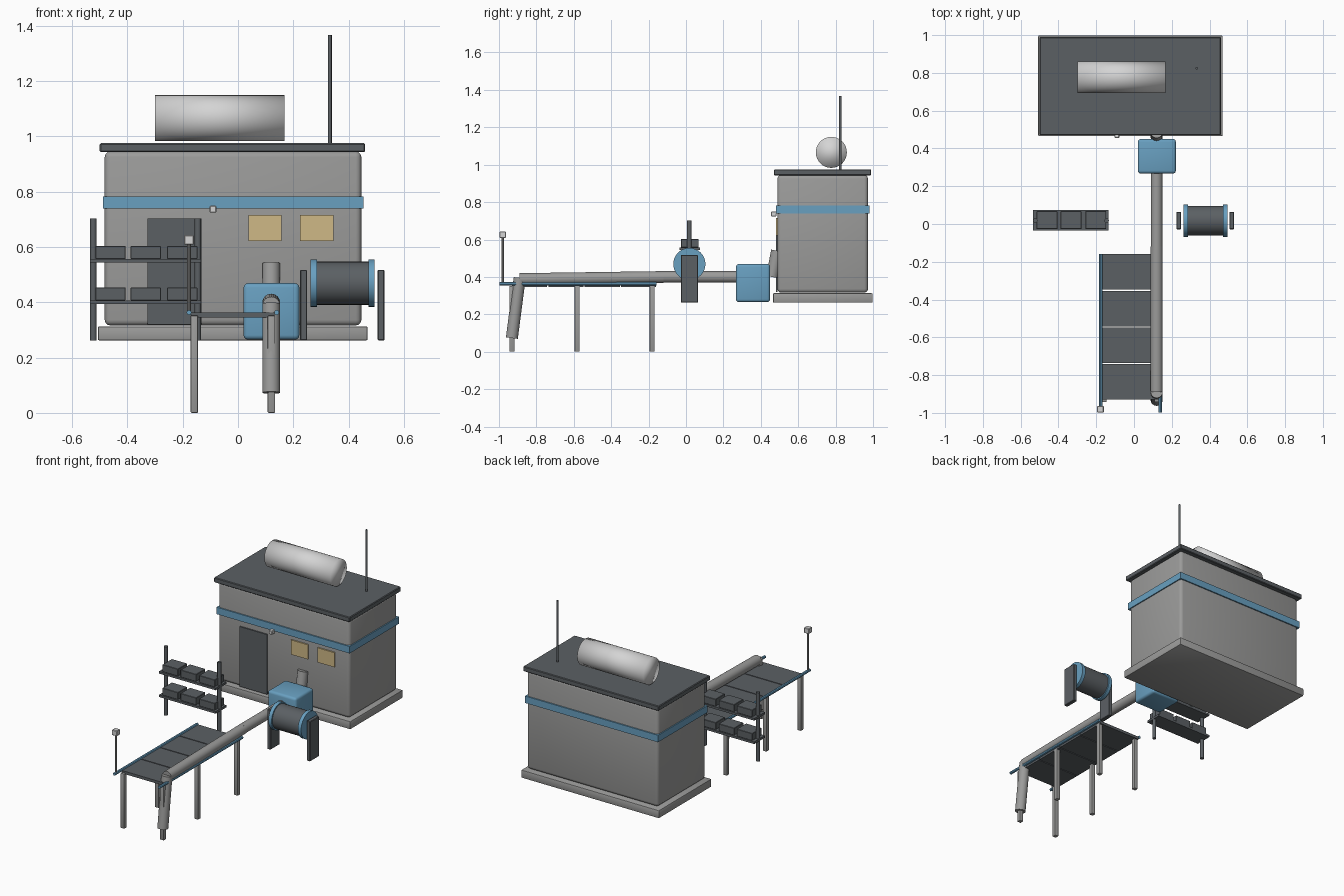
import bpy, bmesh, math
from mathutils import Vector

if "Cube" in bpy.data.objects:
    bpy.data.objects.remove(bpy.data.objects["Cube"])


def mat(name, rgb):
    m = bpy.data.materials.new(name)
    m.diffuse_color = (*rgb, 1)
    m.use_nodes = True
    m.node_tree.nodes["Principled BSDF"].inputs["Base Color"].default_value = m.diffuse_color
    return m


GREY = mat("concrete_grey", (0.33, 0.33, 0.325))
DARK = mat("dark_slate", (0.105, 0.117, 0.127))
BLUE = mat("steel_blue", (0.14, 0.35, 0.53))
LIGHT = mat("pale_metal", (0.66, 0.66, 0.66))
TAN = mat("window_tan", (0.62, 0.48, 0.24))


def finish(bm, name, material, angle=35):
    bmesh.ops.recalc_face_normals(bm, faces=bm.faces)
    me = bpy.data.meshes.new(name)
    for f in bm.faces:
        f.smooth = True
    bm.to_mesh(me)
    bm.free()
    if angle:
        me.set_sharp_from_angle(angle=math.radians(angle))
    me.materials.append(material)
    ob = bpy.data.objects.new(name, me)
    bpy.context.collection.objects.link(ob)
    return ob


def box(name, material, xr, yr, zr, bevel=0.0, segs=2):
    """Box between the given x, y and z ranges."""
    bm = bmesh.new()
    bmesh.ops.create_cube(bm, size=1)
    for v in bm.verts:
        v.co = [r[0] + (c + 0.5) * (r[1] - r[0]) for c, r in zip(v.co, (xr, yr, zr))]
    if bevel:
        bmesh.ops.bevel(bm, geom=bm.edges[:], offset=bevel, segments=segs,
                        profile=0.5, affect='EDGES')
    return finish(bm, name, material)


def rod(name, material, a, b, r, sides=24, angle=35):
    """Cylinder from point a to point b."""
    a, b = Vector(a), Vector(b)
    bm = bmesh.new()
    bmesh.ops.create_cone(bm, cap_ends=True, segments=sides, radius1=r, radius2=r,
                          depth=(b - a).length)
    q = (b - a).to_track_quat('Z', 'Y')
    for v in bm.verts:
        v.co = q @ v.co + (a + b) / 2
    return finish(bm, name, material, angle)


# Building
box("building_base", GREY, (-0.507, 0.469), (0.465, 0.998), (0.262, 0.313), 0.006)
box("building_body", GREY, (-0.482, 0.446), (0.489, 0.973), (0.316, 0.945), 0.02, 3)
box("building_stripe", BLUE, (-0.489, 0.453), (0.481, 0.981), (0.739, 0.783))
box("roof_slab", DARK, (-0.5, 0.46), (0.47, 0.99), (0.943, 0.975), 0.004, 1)
box("door", DARK, (-0.327, -0.132), (0.481, 0.49), (0.32, 0.703))
for i, x in enumerate((0.038, 0.225)):
    box(f"window_{i + 1}", TAN, (x, x + 0.12), (0.4805, 0.49), (0.622, 0.715))
box("door_lamp", LIGHT, (-0.103, -0.078), (0.455, 0.485), (0.724, 0.749), 0.003, 1)

# Roof equipment
rod("roof_tank", LIGHT, (-0.3, 0.777, 1.066), (0.168, 0.777, 1.066), 0.083, 32, None)
rod("roof_antenna", DARK, (0.332, 0.825, 0.97), (0.332, 0.825, 1.367), 0.007, 12)

# Pump box and pipes
PX = 0.12
box("pump_box", BLUE, (0.02, 0.222), (0.267, 0.45), (0.265, 0.469), 0.016, 3)
rod("wall_pipe", GREY, (PX, 0.46, 0.40), (PX, 0.487, 0.54), 0.032)
rod("feed_pipe", GREY, (PX, 0.28, 0.40), (PX, -0.135, 0.40), 0.031)
rod("long_pipe", GREY, (PX, -0.12, 0.399), (PX, -0.89, 0.388), 0.032)
rod("drop_pipe", GREY, (PX, -0.889, 0.395), (PX, -0.931, 0.073), 0.032)

# Walkway: deck panels, side rails, legs
for i in range(4):
    y = -0.93 + i * 0.194
    box(f"deck_panel_{i + 1}", DARK, (-0.17, 0.132), (y, y + 0.188), (0.345, 0.363))
for side, x in (("left", -0.177), ("right", 0.14)):
    rod(f"{side}_rail", BLUE, (x, -0.998, 0.363), (x, -0.158, 0.363), 0.009, 8)
for side, x in (("left", -0.158), ("right", 0.121)):
    for i, y in enumerate((-0.93, -0.582, -0.181)):
        box(f"{side}_leg_{i + 1}", GREY, (x - 0.0135, x + 0.0135),
            (y - 0.0135, y + 0.0135), (0.0, 0.352), 0.004)

# Lamp at the walkway end
rod("lamp_post", GREY, (-0.177, -0.98, 0.363), (-0.177, -0.98, 0.615), 0.007, 10)
box("lamp_head", LIGHT, (-0.195, -0.16), (-0.997, -0.963), (0.608, 0.643), 0.003, 1)

# Storage rack
for side, x in (("left", -0.523), ("right", -0.145)):
    rod(f"rack_{side}_post", DARK, (x, 0.018, 0.262), (x, 0.018, 0.702), 0.012, 12)
for s, z in enumerate((0.393, 0.543)):
    box(f"rack_shelf_{s + 1}", DARK, (-0.535, -0.134), (-0.034, 0.074), (z, z + 0.014))
    for i, x in enumerate((-0.461, -0.333, -0.202)):
        box(f"rack_box_{s + 1}_{i + 1}", DARK, (x - 0.055, x + 0.055),
            (-0.027, 0.068), (z + 0.014, z + 0.06), 0.002, 1)

# Cable drum with flanges and stands
CY, CZ = 0.018, 0.469
rod("drum", DARK, (0.27, CY, CZ), (0.485, CY, CZ), 0.078, 32)
for side, x in (("left", 0.262), ("right", 0.471)):
    rod(f"drum_{side}_flange", BLUE, (x, CY, CZ), (x + 0.023, CY, CZ), 0.086, 32)
for side, x in (("left", 0.225), ("right", 0.505)):
    box(f"drum_{side}_stand", DARK, (x, x + 0.025), (-0.028, 0.064), (0.262, 0.517), 0.003, 1)
